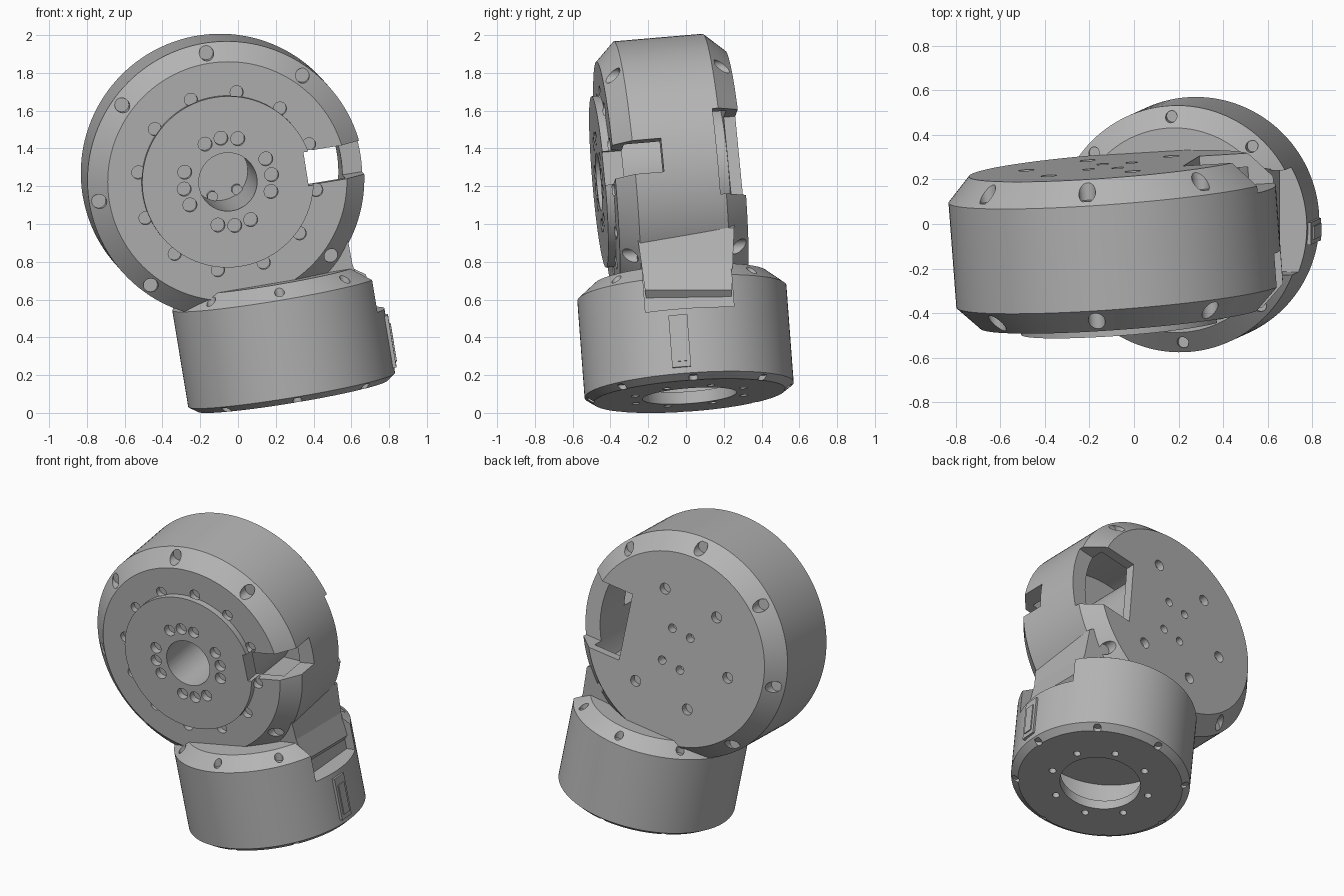
import bpy, bmesh, math
from mathutils import Matrix, Vector

if "Cube" in bpy.data.objects:
    bpy.data.objects.remove(bpy.data.objects["Cube"])

grey = bpy.data.materials.new("housing grey")
grey.use_nodes = True
COLOUR = (0.46, 0.46, 0.46, 1)
grey.diffuse_color = COLOUR
grey.node_tree.nodes["Principled BSDF"].inputs["Base Color"].default_value = COLOUR


def frame(origin, axis):
    """Matrix whose local z follows axis and local x stays near world x."""
    z = Vector(axis).normalized()
    x = (Vector((1, 0, 0)) - z * z.x).normalized()
    m = Matrix((x, z.cross(x), z)).transposed().to_4x4()
    m.translation = origin
    return m


def lathe(bm, profile, steps=96, closed=False):
    rings = []
    for i in range(steps):
        t = math.tau * i / steps
        rings.append([bm.verts.new((r * math.cos(t), r * math.sin(t), z)) for r, z in profile])
    count = len(profile)
    for i in range(steps):
        a, b = rings[i], rings[(i + 1) % steps]
        for j in range(count if closed else count - 1):
            k = (j + 1) % count
            bm.faces.new((a[j], b[j], b[k], a[k]))
    bmesh.ops.remove_doubles(bm, verts=bm.verts, dist=1e-5)


def cylinder(bm, r, angle, radius, z0, z1, steps=20):
    t = math.radians(angle)
    place = Matrix.Translation((r * math.cos(t), r * math.sin(t), (z0 + z1) / 2))
    bmesh.ops.create_cone(bm, cap_ends=True, segments=steps, radius1=radius,
                          radius2=radius, depth=z1 - z0, matrix=place)


def box(bm, x, y, z, turn=0):
    place = (Matrix.Rotation(math.radians(turn), 4, "Z")
             @ Matrix.Translation([sum(s) / 2 for s in (x, y, z)])
             @ Matrix.Diagonal([s[1] - s[0] for s in (x, y, z)] + [1]))
    bmesh.ops.create_cube(bm, size=1, matrix=place)


def make(name, bm, matrix=None):
    bmesh.ops.recalc_face_normals(bm, faces=bm.faces)
    mesh = bpy.data.meshes.new(name)
    bm.to_mesh(mesh)
    bm.free()
    ob = bpy.data.objects.new(name, mesh)
    bpy.context.collection.objects.link(ob)
    ob.matrix_world = matrix or Matrix()
    mesh.materials.append(grey)
    return ob


def activate(ob):
    bpy.ops.object.select_all(action="DESELECT")
    ob.select_set(True)
    bpy.context.view_layer.objects.active = ob


def cut(ob, fill):
    """Subtract the shapes that fill() adds, in the object's own frame."""
    bm = bmesh.new()
    fill(bm)
    cutter = make("cutter", bm, ob.matrix_world)
    cutter.hide_render = True
    mod = ob.modifiers.new("cut", "BOOLEAN")
    mod.operation, mod.solver, mod.object = "DIFFERENCE", "EXACT", cutter
    activate(ob)
    bpy.ops.object.modifier_apply(modifier=mod.name)
    bpy.data.objects.remove(cutter)


def smooth(ob):
    activate(ob)
    bpy.ops.object.shade_smooth_by_angle(angle=math.radians(25))


# Upper drum with its raised front flange
upper_frame = frame((-0.088, 0, 1.262), (0.075, -1, -0.085))
bm = bmesh.new()
lathe(bm, [(0, -0.262), (0.635, -0.262), (0.735, -0.151), (0.735, 0.322), (0.635, 0.423),
           (0.455, 0.423), (0.455, 0.465), (0, 0.465)], 128)
upper = make("upper_drum", bm, upper_frame)
TURN = 9


def upper_cavity(bm):
    lathe(bm, [(0.36, -0.2), (0.63, -0.2), (0.63, 0.36), (0.36, 0.36)], closed=True)


def upper_holes(bm):
    cylinder(bm, 0, 0, 0.155, -0.2, 0.6, 48)
    for i in range(8):      # rim screws
        angle = TURN + 45 * i
        cylinder(bm, 0.685, angle, 0.038, 0.335, 0.6)
        cylinder(bm, 0.685, angle, 0.038, -0.5, -0.17)
    for i in range(12):     # screws beside the flange
        cylinder(bm, 0.475, 24 + 30 * i, 0.035, 0.385, 0.43)
    for i in range(4):      # flange bolt groups
        for step in (-22, 0, 22):
            cylinder(bm, 0.235, TURN + 90 * i + step, 0.037, 0.42, 0.6)
    for i in range(1, 6):   # back plate holes
        cylinder(bm, 0.39, 15 + 60 * i, 0.036, -0.5, -0.215)
        if i != 3:
            cylinder(bm, 0.135, 15 + 60 * i, 0.028, -0.5, -0.15)


def upper_windows(bm):
    box(bm, (0.42, 1), (-0.09, 0.09), (0.17, 0.6), TURN)
    box(bm, (0.37, 1), (-0.23, 0.23), (-0.6, -0.12), TURN)


for fill in (upper_cavity, upper_holes, upper_windows):
    cut(upper, fill)
smooth(upper)

# Lower drum
lower_frame = frame((0.285, 0.017, 0.115), (-0.165, -0.075, 1))
bm = bmesh.new()
lathe(bm, [(0, -0.025), (0.51, -0.025), (0.555, 0.007), (0.555, 0.527), (0.46, 0.605),
           (0, 0.605)], 128)
lower = make("lower_drum", bm, lower_frame)


def lower_cavity(bm):
    lathe(bm, [(0, -0.1), (0.25, -0.1), (0.25, 0.04), (0.45, 0.04), (0.45, 0.33), (0, 0.33)])


def lower_holes(bm):
    for i in range(8):
        cylinder(bm, 0.508, 3 + 45 * i, 0.026, 0.535, 0.8)
        cylinder(bm, 0.525, 3 + 45 * i, 0.024, -0.2, 0.0)
        cylinder(bm, 0.31, 22.5 + 45 * i, 0.022, -0.2, 0.02)


def lower_notch(bm):
    box(bm, (0.42, 1), (-0.2, 0.27), (0.354, 0.8))


for fill in (lower_cavity, lower_holes, lower_notch):
    cut(lower, fill)
smooth(lower)

# Neck joining the drums, slightly wider towards the top
side = [(0.05, 0.57), (0.6, 0.57), (0.655, 0.65), (0.605, 0.79), (0.57, 0.98),
        (0.4, 1.06), (0.05, 1.06)]
bm = bmesh.new()
front = [bm.verts.new((x, -0.21 - 0.14 * (z - 0.6), z)) for x, z in side]
back = [bm.verts.new((x, 0.24 + 0.04 * (z - 0.6), z)) for x, z in side]
bm.faces.new(front)
bm.faces.new(back)
for i in range(len(side)):
    j = (i + 1) % len(side)
    bm.faces.new((front[i], front[j], back[j], back[i]))
make("neck", bm)

# Cable connector on the side of the lower drum
bm = bmesh.new()
box(bm, (0.53, 0.568), (-0.08, 0.02), (0.04, 0.32))
box(bm, (0.53, 0.575), (-0.06, 0.0), (0.07, 0.27))
make("connector", bm, lower_frame)
